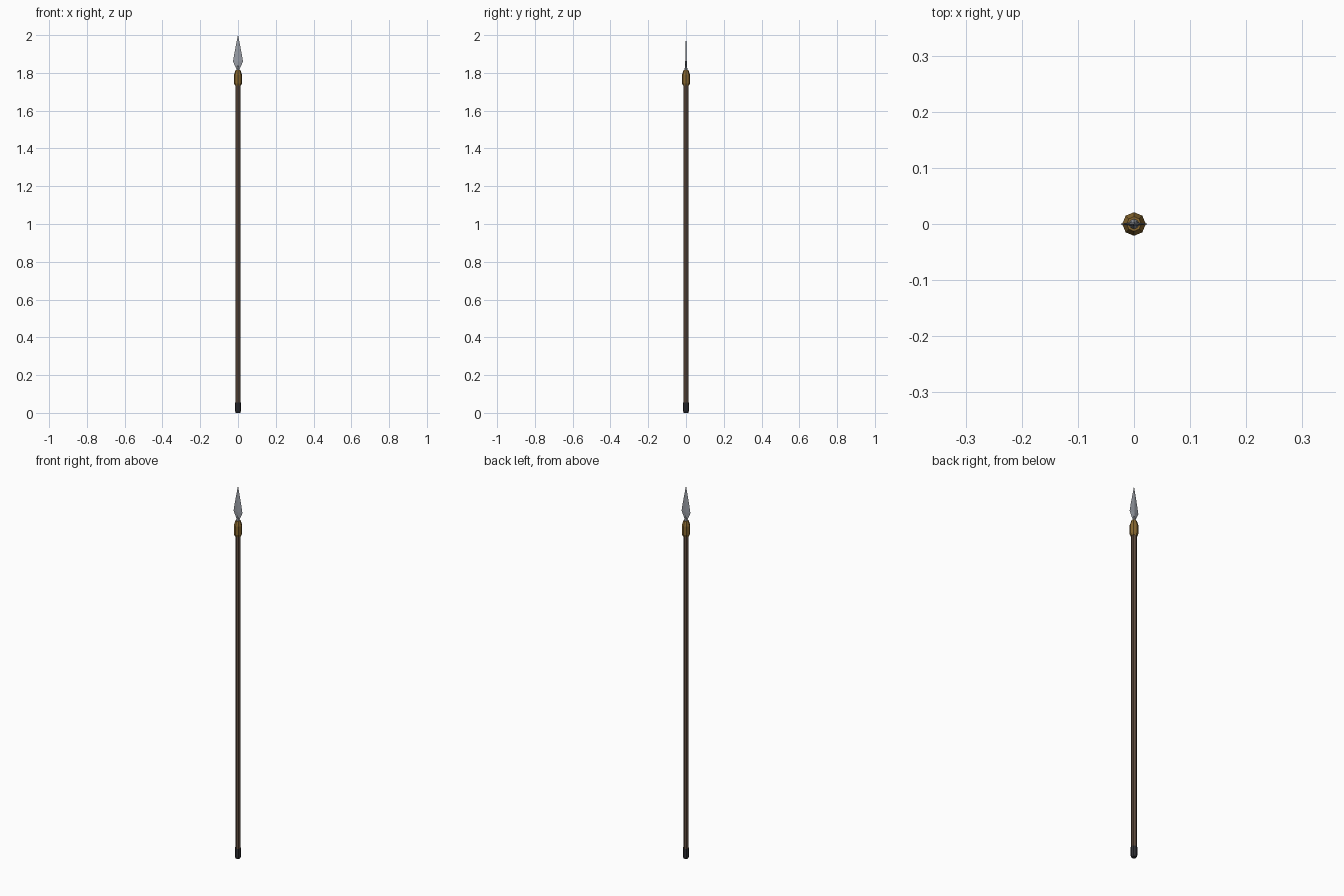
import bpy, bmesh
from math import cos, sin, pi

if "Cube" in bpy.data.objects:
    bpy.data.objects.remove(bpy.data.objects["Cube"])


def material(name, rgb):
    m = bpy.data.materials.new(name)
    m.diffuse_color = (*rgb, 1)
    m.use_nodes = True
    m.node_tree.nodes["Principled BSDF"].inputs["Base Color"].default_value = m.diffuse_color
    return m


def loft(name, rings, mat, sides=8):
    """Skin rings of (z, radius_x, radius_y) into a closed flat-faced solid."""
    bm = bmesh.new()
    loops = []
    for z, rx, ry in rings:
        loops.append([bm.verts.new((rx * cos(2 * pi * i / sides),
                                    ry * sin(2 * pi * i / sides), z))
                      for i in range(sides)])
    for a, b in zip(loops, loops[1:]):
        for i in range(sides):
            j = (i + 1) % sides
            bm.faces.new((a[i], a[j], b[j], b[i]))
    bm.faces.new(loops[0][::-1])
    bm.faces.new(loops[-1])
    bmesh.ops.remove_doubles(bm, verts=bm.verts, dist=1e-6)
    bmesh.ops.recalc_face_normals(bm, faces=bm.faces)
    mesh = bpy.data.meshes.new(name)
    bm.to_mesh(mesh)
    bm.free()
    mesh.materials.append(mat)
    ob = bpy.data.objects.new(name, mesh)
    bpy.context.collection.objects.link(ob)
    return ob


def turned(name, profile, mat):
    return loft(name, [(z, r, r) for z, r in profile], mat)


wood = material("dark_wood", (0.12, 0.075, 0.05))
leather = material("binding", (0.25, 0.14, 0.03))
iron = material("dark_iron", (0.03, 0.03, 0.035))
steel = material("steel", (0.32, 0.34, 0.38))

# Long octagonal pole with a metal foot
turned("shaft", [(0.04, 0.0135), (1.76, 0.0135)], wood)
turned("butt_cap", [(0, 0.012), (0.01, 0.016), (0.055, 0.016)], iron)

# Swollen binding that holds the head
turned("binding", [(1.732, 0.016), (1.745, 0.021), (1.79, 0.021), (1.815, 0.013)], leather)

# Socket tapering into the blade
turned("socket", [(1.80, 0.012), (1.82, 0.008), (1.845, 0.003)], steel)

# Leaf-shaped blade with a diamond cross-section
loft("blade", [(1.80, 0.006, 0.004), (1.82, 0.008, 0.004), (1.86, 0.0265, 0.004),
               (1.90, 0.020, 0.0035), (2.0, 0.0003, 0.0003)], steel, sides=4)
